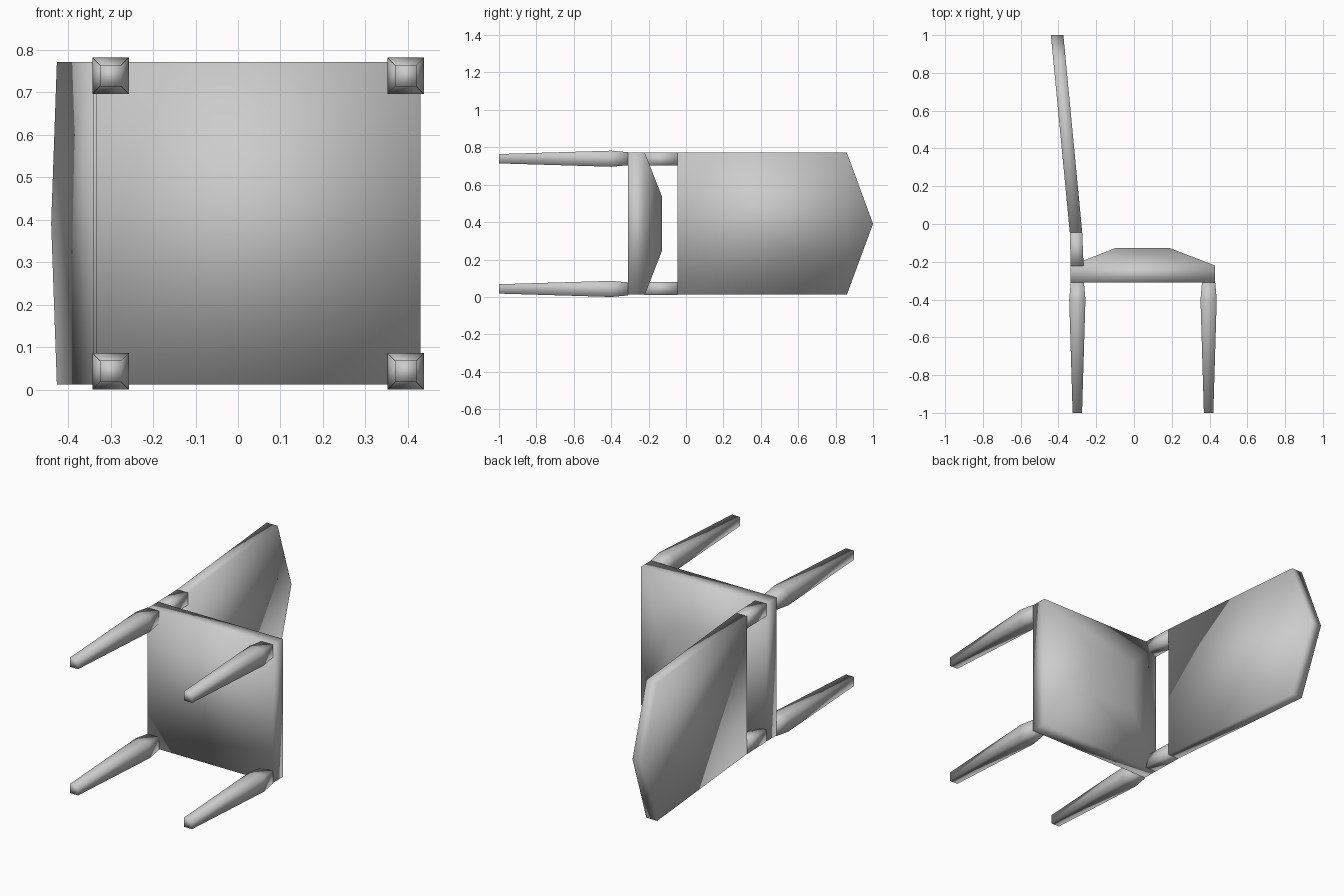
import bpy, bmesh

if "Cube" in bpy.data.objects:
    bpy.data.objects.remove(bpy.data.objects["Cube"])

# The chair lies on its side: chair height runs along y, its width along z
ZC = 0.391
Z0, Z1 = 0.012, 0.771


def loft(name, rings):
    """Skin a stack of matching rings, cap both ends and shade smooth."""
    bm = bmesh.new()
    loops = [[bm.verts.new(p) for p in ring] for ring in rings]
    for a, b in zip(loops, loops[1:]):
        for i in range(len(a)):
            j = (i + 1) % len(a)
            bm.faces.new((a[i], a[j], b[j], b[i]))
    bm.faces.new(loops[0])
    bm.faces.new(loops[-1])
    bmesh.ops.recalc_face_normals(bm, faces=bm.faces)
    for f in bm.faces:
        f.smooth = True
    mesh = bpy.data.meshes.new(name)
    bm.to_mesh(mesh)
    bm.free()
    obj = bpy.data.objects.new(name, mesh)
    bpy.context.collection.objects.link(obj)
    return obj


def rect(y, x0, x1, z0, z1):
    return [(x0, y, z0), (x1, y, z0), (x1, y, z1), (x0, y, z1)]


def square(x, y, z, r):
    return rect(y, x - r, x + r, z - r, z + r)


# Tapered legs and rear posts, mirrored across the chair's width
for side, s in (("left", 1), ("right", -1)):
    z = ZC + s * 0.348
    for end, x in (("front", 0.395), ("back", -0.300)):
        loft(f"{end}_leg_{side}", [square(x, -1.0, z, 0.025),
                                   square(x, -0.40, z, 0.043),
                                   square(x, -0.31, z, 0.035)])
    zp = ZC + s * 0.346
    loft(f"back_post_{side}", [
        rect(-0.222, -0.335, -0.267, zp - 0.034, zp + 0.034),
        rect(-0.045, -0.340, -0.274, zp - 0.034, zp + 0.034)])

# Seat slab with a raised cushion top
loft("seat", [rect(-0.31, -0.335, 0.43, Z0, Z1),
              rect(-0.22, -0.335, 0.43, Z0, Z1),
              rect(-0.128, -0.10, 0.19, 0.248, 0.535)])

# Leaning backrest panel with a pointed top
outline = [(-0.045, Z0), (0.86, Z0), (1.0, ZC), (0.86, Z1), (-0.045, Z1)]
loft("backrest", [[(x - 0.0957 * (y + 0.045), y, z) for y, z in outline]
                  for x in (-0.340, -0.274)])
